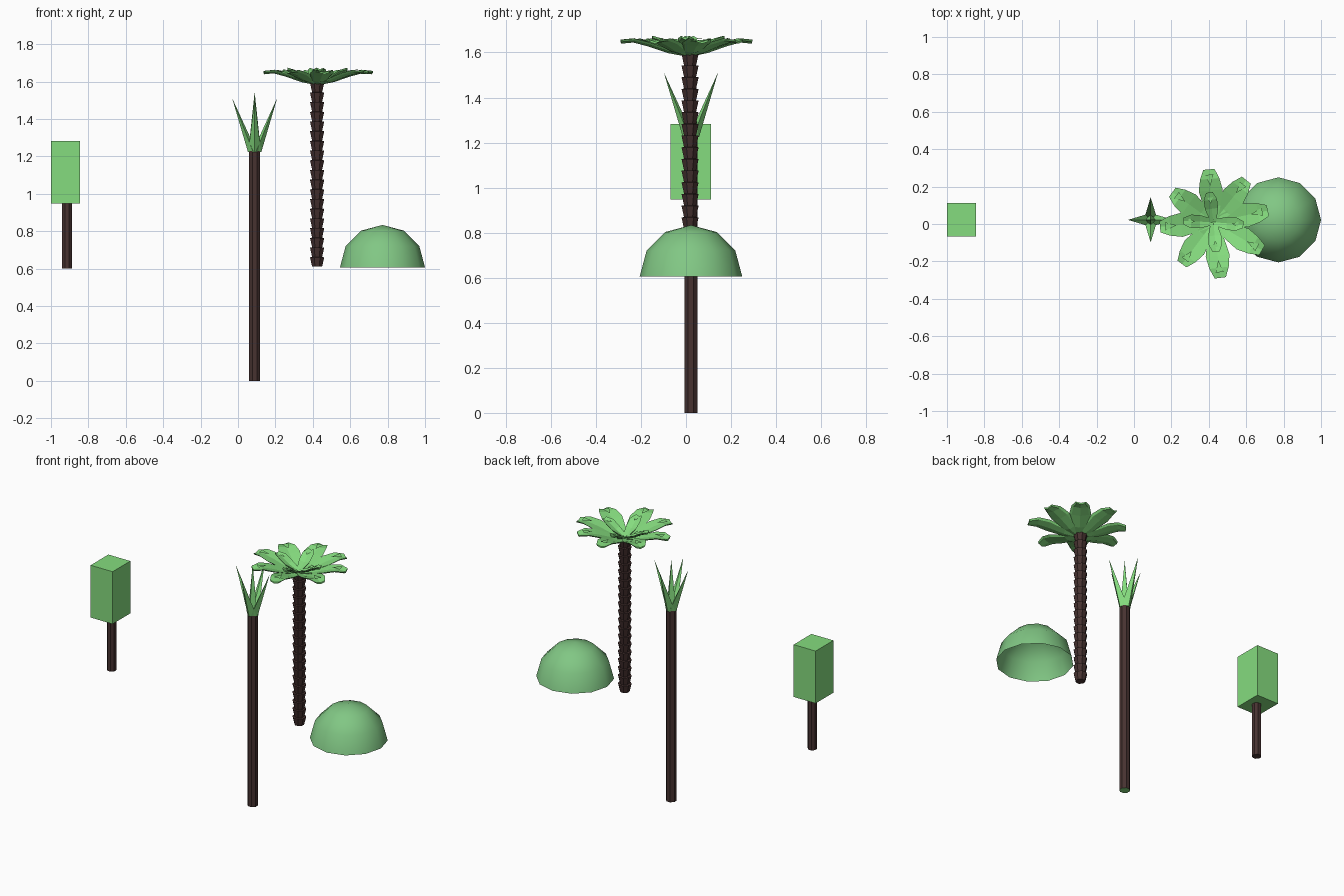
import bpy, bmesh, math
from mathutils import Matrix, Vector

if "Cube" in bpy.data.objects:
    bpy.data.objects.remove(bpy.data.objects["Cube"])


def material(name, color):
    m = bpy.data.materials.new(name)
    m.diffuse_color = (*color, 1)
    m.use_nodes = True
    m.node_tree.nodes["Principled BSDF"].inputs["Base Color"].default_value = m.diffuse_color
    return m


GREEN = material("bush green", (0.220, 0.571, 0.231))
LEAF = material("bright leaf green", (0.235, 0.715, 0.210))
BROWN = material("dark bark", (0.063, 0.032, 0.030))


def finish(bm, name, mats, loc=(0, 0, 0), fix_normals=True):
    if fix_normals:
        bmesh.ops.recalc_face_normals(bm, faces=bm.faces)
    me = bpy.data.meshes.new(name)
    bm.to_mesh(me)
    bm.free()
    for m in mats:
        me.materials.append(m)
    ob = bpy.data.objects.new(name, me)
    ob.location = loc
    bpy.context.collection.objects.link(ob)
    return ob


def lathe(name, profile, sides, mats, loc):
    """Closed, flat-faced turned shape from (radius, z) pairs."""
    bm = bmesh.new()
    rings = []
    for r, z in profile:
        rings.append([bm.verts.new((r * math.cos(math.tau * (i + .5) / sides),
                                    r * math.sin(math.tau * (i + .5) / sides), z))
                      for i in range(sides)])
    for a, b in zip(rings, rings[1:]):
        for i in range(sides):
            j = (i + 1) % sides
            bm.faces.new((a[i], a[j], b[j], b[i]))
    bm.faces.new(rings[0])
    bm.faces.new(rings[-1])
    return finish(bm, name, mats, loc)


# --- Box tree ---
lathe("box_tree_trunk", [(.028, .60), (.028, .96)], 8, [BROWN], (-.914, .022, 0))
bm = bmesh.new()
bmesh.ops.create_cube(bm, size=1, matrix=Matrix.Diagonal((.156, .18, .336, 1)))
finish(bm, "box_tree_foliage", [LEAF], (-.922, .022, 1.115))

# --- Spiky tree: trunk with a green underside ---
trunk = lathe("spiky_tree_trunk", [(.032, 0), (.032, 1.228)], 8, [BROWN, LEAF], (.089, .022, 0))
for p in trunk.data.polygons:
    if p.normal.z < -.9:
        p.material_index = 1


# Blades: four-sided spikes leaning outwards, plus one upright
def blade(bm, angle, ring, tip):
    rot = Matrix.Rotation(angle, 3, 'Z')
    t = bm.verts.new(rot @ Vector(tip))
    r = [bm.verts.new(rot @ Vector(p)) for p in ring]
    for i in range(4):
        bm.faces.new((r[i], r[(i + 1) % 4], t))
    bm.faces.new(r[::-1])


Z = 1.224
bm = bmesh.new()
for k in range(4):
    blade(bm, k * math.pi / 2, [(.036, 0, Z), (.008, .034, Z), (-.012, 0, Z), (.008, -.034, Z)],
          (.121, 0, 1.513))
blade(bm, 0, [(.034, 0, Z), (0, .034, Z), (-.034, 0, Z), (0, -.034, Z)], (0, 0, 1.545))
finish(bm, "spiky_tree_blades", [LEAF], (.089, .022, 0))

# --- Palm: trunk of stacked flaring cups ---
COUNT, Z0, Z1 = 19, .61, 1.595
step = (Z1 - Z0) / COUNT
profile = []
for k in range(COUNT):
    z = Z0 + k * step
    profile += [(.029, z), (.041, z + step * .97)]
lathe("palm_trunk", profile, 8, [BROWN], (.423, .018, 0))


# Fronds: creased slabs with an underside flap folded up near the tip
def frond(bm, angle, length, stations, dip=.008, thick=.01):
    rot = Matrix.Rotation(angle, 3, 'Z')

    def v(x, y, z):
        return bm.verts.new(rot @ Vector((x * length, y, z)))

    loops = []
    for x, w, z in stations:
        loops.append([v(x, -w, z), v(x, 0, z - dip), v(x, w, z),
                      v(x, w * .8, z - thick), v(x, 0, z - dip - thick), v(x, -w * .8, z - thick)])
    for a, b in zip(loops, loops[1:]):
        for i in range(6):
            j = (i + 1) % 6
            bm.faces.new((a[i], b[i], b[j], a[j]))
    bm.faces.new(loops[0])
    bm.faces.new(loops[-1][::-1])
    # flap, facing down
    x0, w0, z0 = stations[-2]
    bm.faces.new((v(x0 - .13, 0, z0 - .001), v(x0 + .08, w0 * .42, z0 + .003),
                  v(x0 + .08, -w0 * .42, z0 + .003)))


OUTER = [(.0, .02, 1.598), (.3, .045, 1.615), (.6, .064, 1.645), (.82, .052, 1.662), (1, .03, 1.657)]
INNER = [(.0, .015, 1.602), (.45, .035, 1.632), (.75, .036, 1.662), (1, .018, 1.674)]
bm = bmesh.new()
for deg, length in [(95, .283), (52, .285), (12, .297), (-30, .300),
                    (-83, .300), (-127, .28), (-175, .287), (144, .272)]:
    frond(bm, math.radians(deg), length, OUTER)
finish(bm, "palm_outer_fronds", [LEAF], (.425, .01, 0), False)
bm = bmesh.new()
for deg in (98, -5, 178, -85):
    frond(bm, math.radians(deg), .16, INNER)
finish(bm, "palm_inner_fronds", [LEAF], (.425, .01, 0), False)

# --- Bush: open smooth dome ---
bm = bmesh.new()
bmesh.ops.create_uvsphere(bm, u_segments=12, v_segments=6, radius=.2275)
bmesh.ops.delete(bm, geom=[v for v in bm.verts if v.co.z < -.01], context='VERTS')
for f in bm.faces:
    f.smooth = True
finish(bm, "dome_bush", [GREEN], (.7725, .022, .606), False)
